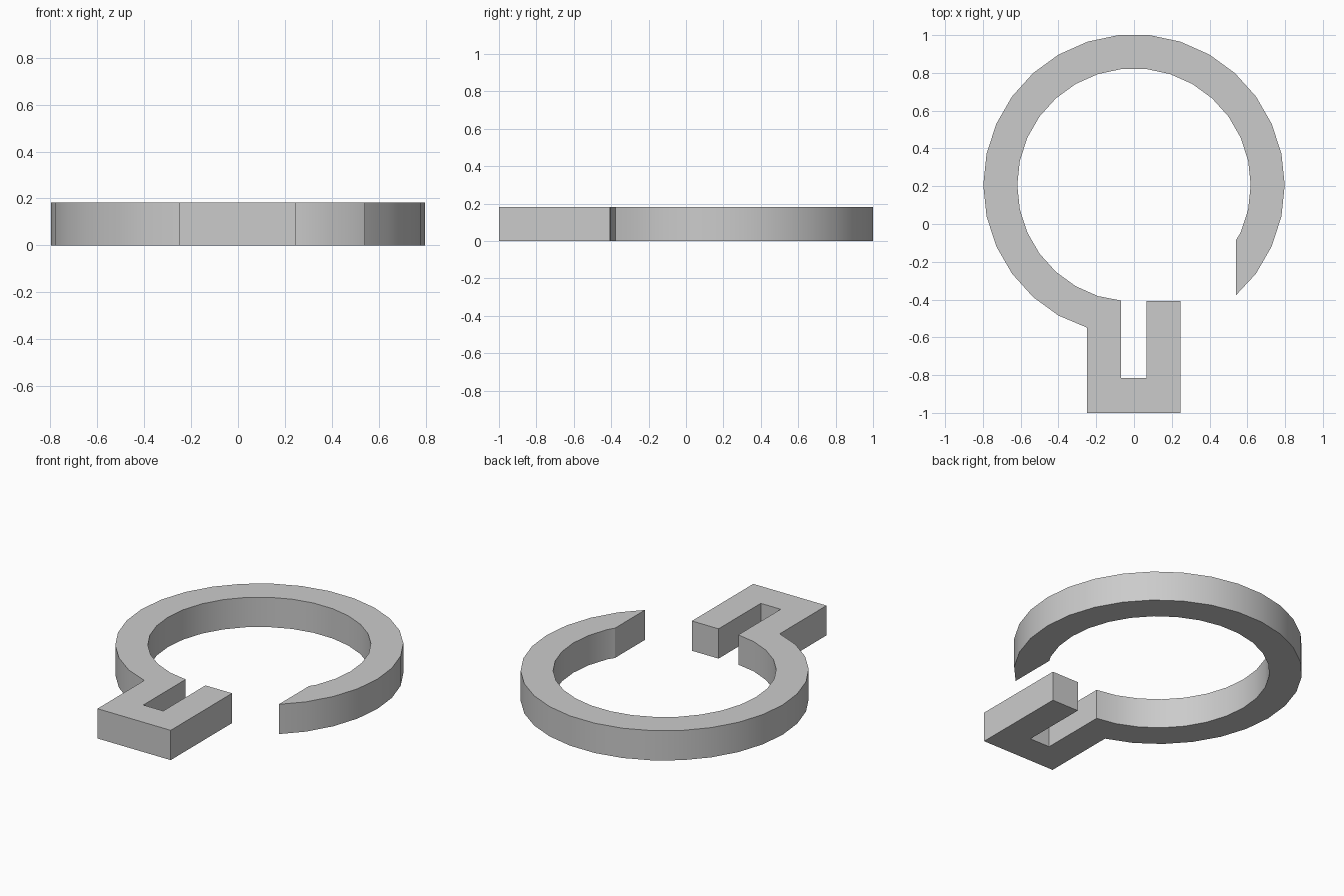
import bpy
import bmesh
import math

if "Cube" in bpy.data.objects:
    bpy.data.objects.remove(bpy.data.objects["Cube"], do_unlink=True)

HEIGHT = 0.182
CENTRE_Y = 0.206
OUTER, INNER = 0.798, 0.618
STEP = math.radians(12)          # thirty-sided ring


def arc(radius, steps):
    return [(radius * math.cos(k * STEP), CENTRE_Y + radius * math.sin(k * STEP))
            for k in steps]


# Outer ring wall, U-shaped clip, then back along the inner ring wall
outline = [(0.54, -0.377)] + arc(OUTER, range(-3, 21))
outline += [(-0.25, -0.548), (-0.25, -1), (0.245, -1), (0.245, -0.407),
            (0.065, -0.407), (0.065, -0.815), (-0.07, -0.815), (-0.07, -0.405)]
outline += arc(INNER, range(21, -3, -1)) + [(0.54, -0.085)]

# Extrude the outline into a solid
bm = bmesh.new()
base = bm.faces.new([bm.verts.new((x, y, 0)) for x, y in outline])
top = bmesh.ops.extrude_face_region(bm, geom=[base], use_keep_orig=True)
bmesh.ops.translate(bm, vec=(0, 0, HEIGHT),
                    verts=[g for g in top["geom"] if isinstance(g, bmesh.types.BMVert)])
bmesh.ops.recalc_face_normals(bm, faces=bm.faces)
mesh = bpy.data.meshes.new("open_ring_clip")
bm.to_mesh(mesh)
bm.free()
ring = bpy.data.objects.new("open_ring_clip", mesh)
bpy.context.collection.objects.link(ring)

# Plain grey material
grey = bpy.data.materials.new("light_grey")
grey.use_nodes = True
colour = (0.6, 0.6, 0.6, 1)
grey.diffuse_color = colour
for node in grey.node_tree.nodes:
    if node.type == "BSDF_PRINCIPLED":
        node.inputs["Base Color"].default_value = colour
mesh.materials.append(grey)

# Smooth curved walls, sharp corners
bpy.ops.object.select_all(action="DESELECT")
ring.select_set(True)
bpy.context.view_layer.objects.active = ring
bpy.ops.object.shade_smooth_by_angle(angle=math.radians(30))
